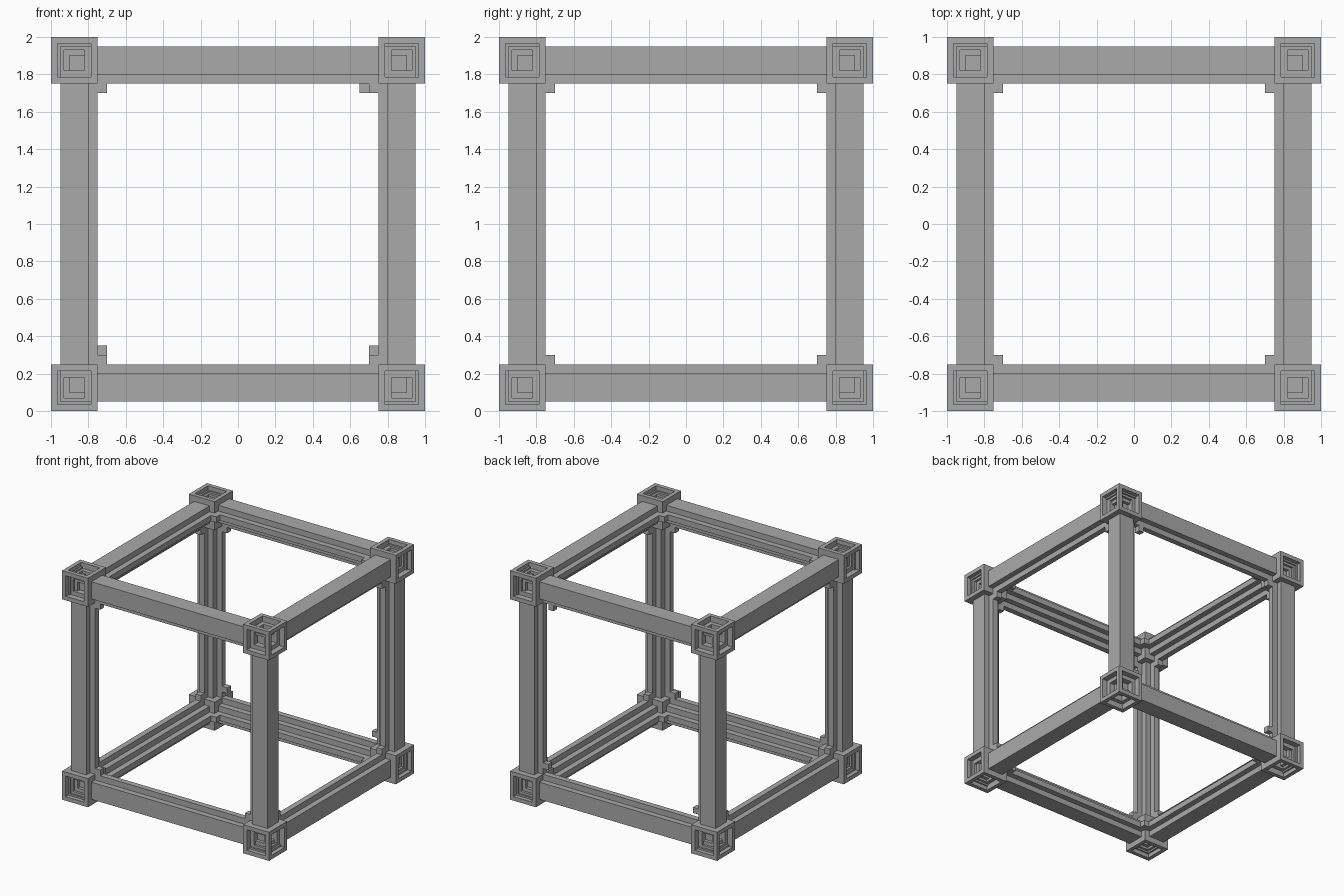
import bpy
import bmesh
from itertools import product
from mathutils import Vector

if "Cube" in bpy.data.objects:
    bpy.data.objects.remove(bpy.data.objects["Cube"], do_unlink=True)

U = 0.05                      # grid step of the whole design
CENTRE = Vector((0, 0, 1))
SIGNS = (-1, 1)
AXES = "xyz"

grey = bpy.data.materials.new("plain_grey")
grey.use_nodes = True
grey.diffuse_color = (0.4, 0.4, 0.4, 1)
grey.node_tree.nodes["Principled BSDF"].inputs["Base Color"].default_value = grey.diffuse_color


def finish(bm, name):
    bmesh.ops.recalc_face_normals(bm, faces=bm.faces)
    mesh = bpy.data.meshes.new(name)
    bm.to_mesh(mesh)
    bm.free()
    mesh.materials.append(grey)
    obj = bpy.data.objects.new(name, mesh)
    obj.location = CENTRE
    bpy.context.collection.objects.link(obj)


def cube(centre, size):
    bm = bmesh.new()
    bmesh.ops.create_cube(bm, size=size)
    bmesh.ops.translate(bm, verts=bm.verts, vec=centre)
    bm.normal_update()
    return bm


# Corner blocks: two stepped square sockets in each outward face
def corner_block(signs):
    bm = cube(Vector(signs) * 17.5 * U, 5 * U)
    outer = [f for f in bm.faces if f.normal.dot(Vector(signs)) > 0]
    for _ in range(2):
        bmesh.ops.inset_individual(bm, faces=outer, thickness=U, depth=0)
        bmesh.ops.inset_individual(bm, faces=outer, thickness=0.0001, depth=-U)
    finish(bm, "corner_block")


# Beams: square bar with a narrow rib along both inward faces
PROFILE = [(19, 19), (16, 19), (16, 18), (15, 18), (15, 17), (16, 17),
           (16, 16), (17, 16), (17, 15), (18, 15), (18, 16), (19, 16)]


def beam(axis, su, sv):
    bm = bmesh.new()
    a, b = [i for i in range(3) if i != axis]
    verts = []
    for u, v in PROFILE:
        p = Vector()
        p[axis], p[a], p[b] = -15 * U, su * u * U, sv * v * U
        verts.append(bm.verts.new(p))
    face = bm.faces.new(verts)
    ext = bmesh.ops.extrude_face_region(bm, geom=[face], use_keep_orig=True)
    along = Vector()
    along[axis] = 30 * U
    moved = [g for g in ext["geom"] if isinstance(g, bmesh.types.BMVert)]
    bmesh.ops.translate(bm, verts=moved, vec=along)
    finish(bm, "beam_" + AXES[axis])


# Small cubes where two ribs meet; three on the back sit one step further along
SHIFTED = {(-1, -1): (0, 1), (1, -1): (0, 1), (1, 1): (-1, 0)}


def rib_corner(axis, side, su, sv):
    a, b = [i for i in range(3) if i != axis]
    du, dv = SHIFTED.get((su, sv), (0, 0)) if (axis, side) == (1, 1) else (0, 0)
    p = Vector()
    p[axis] = side * 17.5 * U
    p[a] = (su * 14.5 + du) * U
    p[b] = (sv * 14.5 + dv) * U
    finish(cube(p, U), "rib_corner")


for signs in product(SIGNS, repeat=3):
    corner_block(signs)
for axis in range(3):
    for su, sv in product(SIGNS, repeat=2):
        beam(axis, su, sv)
        for side in SIGNS:
            rib_corner(axis, side, su, sv)
